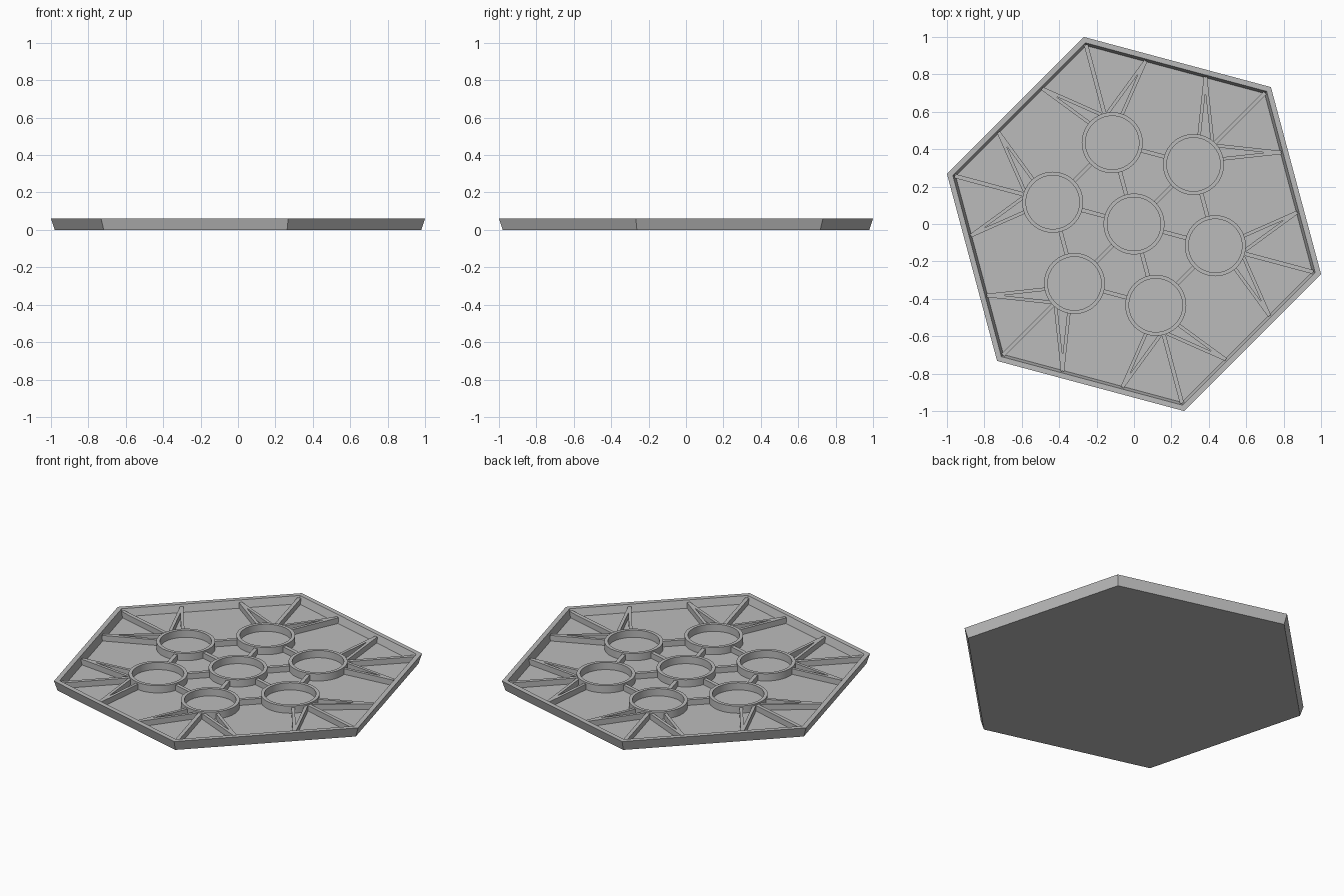
import bpy, bmesh, math
from mathutils import Vector

cube = bpy.data.objects.get("Cube")
if cube:
    bpy.data.objects.remove(cube)

grey = bpy.data.materials.new("plain grey")
grey.use_nodes = True
grey.diffuse_color = (0.5, 0.5, 0.5, 1)
grey.node_tree.nodes["Principled BSDF"].inputs["Base Color"].default_value = (0.5, 0.5, 0.5, 1)

FLOOR, RIB_TOP, TOP = 0.016, 0.05, 0.06
CORNER, RING_DIST = 1.0353, 0.45
RING_OUT, RING_IN = 0.163, 0.143


def polar(radius, degrees, z=0):
    a = math.radians(degrees)
    return Vector((radius * math.cos(a), radius * math.sin(a), z))


def finish(name, bm):
    bmesh.ops.recalc_face_normals(bm, faces=bm.faces)
    mesh = bpy.data.meshes.new(name)
    bm.to_mesh(mesh)
    bm.free()
    mesh.materials.append(grey)
    obj = bpy.data.objects.new(name, mesh)
    bpy.context.collection.objects.link(obj)
    return obj


def lathe(name, profile, sides, start=0, centre=Vector(), closed=False):
    """Sweep a (radius, z) profile round a centre; open profiles get end caps."""
    bm = bmesh.new()
    loops = [[bm.verts.new(centre + polar(r, start + 360 * i / sides, z))
              for i in range(sides)] for r, z in profile]
    pairs = list(zip(loops, loops[1:]))
    if closed:
        pairs.append((loops[-1], loops[0]))
    else:
        bm.faces.new(loops[0])
        bm.faces.new(loops[-1])
    for a, b in pairs:
        for i in range(sides):
            j = (i + 1) % sides
            bm.faces.new((a[i], a[j], b[j], b[i]))
    return finish(name, bm)


def rib(name, start, end, width=0.018):
    """Straight upright rib standing on the floor."""
    side = (end - start).normalized().cross(Vector((0, 0, 1))) * width / 2
    bm = bmesh.new()
    base = [bm.verts.new(p + Vector((0, 0, FLOOR - 0.004)))
            for p in (start - side, end - side, end + side, start + side)]
    face = bm.faces.new(base)
    new = bmesh.ops.extrude_face_region(bm, geom=[face])["geom"]
    bmesh.ops.translate(bm, vec=(0, 0, RIB_TOP - FLOOR + 0.004),
                        verts=[v for v in new if isinstance(v, bmesh.types.BMVert)])
    return finish(name, bm)


def ring(name, centre):
    obj = lathe(name, [(RING_OUT, FLOOR - 0.004), (RING_OUT, TOP),
                       (RING_IN, TOP), (RING_IN, FLOOR - 0.004)], 64, 0, centre, True)
    bpy.ops.object.select_all(action="DESELECT")
    obj.select_set(True)
    bpy.context.view_layer.objects.active = obj
    bpy.ops.object.shade_smooth_by_angle()


# Hexagonal tray with flared walls
lathe("tray", [(1.015, 0), (CORNER, TOP), (1.003, TOP), (0.987, FLOOR)], 6, -15)

# Central ring and six outer rings, each with its fan of ribs
ring("centre_ring", Vector())
for k in range(6):
    angle = 45 + 60 * k
    centre = polar(RING_DIST, angle)
    ring("outer_ring", centre)
    rib("spoke_rib", polar(RING_OUT - 0.01, angle), polar(RING_DIST - RING_OUT + 0.01, angle), 0.022)
    rib("corner_rib", polar(RING_DIST + RING_OUT - 0.01, angle), polar(0.992, angle), 0.022)

    # Link to the neighbouring ring
    other = polar(RING_DIST, angle + 60)
    along = (other - centre).normalized() * (RING_OUT - 0.01)
    rib("link_rib", centre + along, other - along, 0.022)

    # Pairs of ribs converging on the third points of the two adjoining walls
    for s in (-1, 1):
        tip = polar(0.992, angle).lerp(polar(0.992, angle + 60 * s), 1 / 3)
        for spread in (4, 34):
            foot = centre + polar(RING_OUT - 0.008, angle + spread * s)
            rib("brace_rib", foot, tip)
